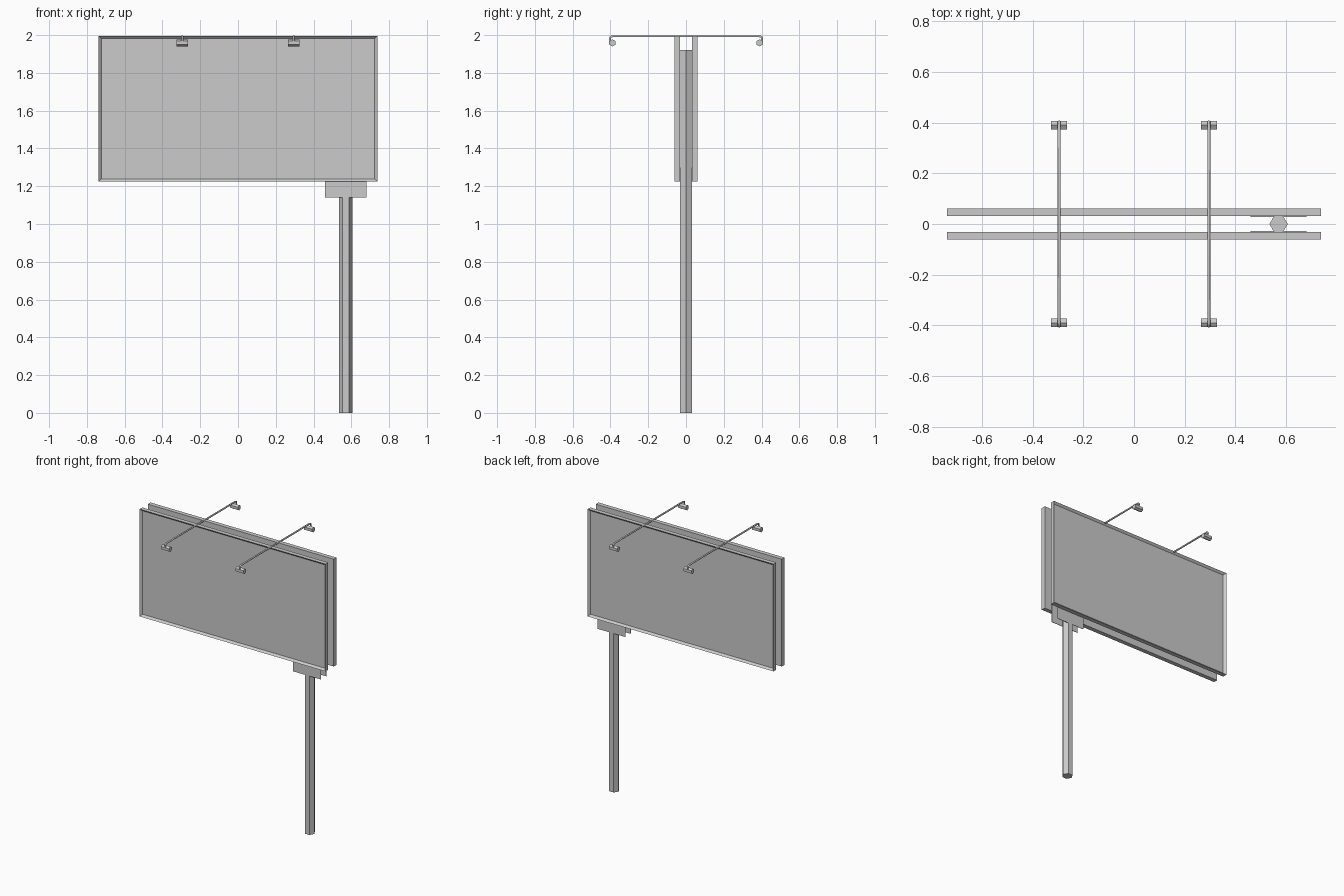
import bpy, bmesh
from math import pi
from mathutils import Matrix

cube = bpy.data.objects.get("Cube")
if cube:
    bpy.data.objects.remove(cube, do_unlink=True)

GREY = (0.6, 0.6, 0.6, 1)
metal = bpy.data.materials.new("plain_grey")
metal.use_nodes = True
metal.diffuse_color = GREY
metal.node_tree.nodes["Principled BSDF"].inputs["Base Color"].default_value = GREY


def add_object(name, bm):
    bmesh.ops.recalc_face_normals(bm, faces=bm.faces)
    mesh = bpy.data.meshes.new(name)
    bm.to_mesh(mesh)
    bm.free()
    mesh.materials.append(metal)
    obj = bpy.data.objects.new(name, mesh)
    bpy.context.collection.objects.link(obj)
    return obj


def box_mesh(x0, x1, y0, y1, z0, z1):
    bm = bmesh.new()
    size = Matrix.Diagonal((x1 - x0, y1 - y0, z1 - z0, 1))
    centre = Matrix.Translation(((x0 + x1) / 2, (y0 + y1) / 2, (z0 + z1) / 2))
    bmesh.ops.create_cube(bm, size=1, matrix=centre @ size)
    return bm


def hex_prism(name, radius, length, matrix):
    bm = bmesh.new()
    bmesh.ops.create_cone(bm, cap_ends=True, segments=6, radius1=radius,
                          radius2=radius, depth=length, matrix=matrix)
    return add_object(name, bm)


# Six-sided post with corners pointing left and right
hex_prism("post", 0.036, 1.92,
          Matrix.Translation((0.57, 0, 0.96)) @ Matrix.Rotation(pi / 2, 4, 'Z'))

for side, label in ((-1, "front"), (1, "back")):
    # Board with a raised rim around a sunken panel
    inner, outer = sorted((side * 0.031, side * 0.062))
    bm = box_mesh(-0.738, 0.738, inner, outer, 1.225, 1.995)
    bm.normal_update()
    face = max(bm.faces, key=lambda f: f.normal.y * side)
    bmesh.ops.inset_individual(bm, faces=[face], thickness=0.02)
    bmesh.ops.translate(bm, verts=face.verts, vec=(0, -side * 0.014, 0))
    add_object(label + "_board", bm)

    # Thin plate hanging between board and post
    near, far = sorted((side * 0.0285, side * 0.0315))
    add_object(label + "_mounting_plate",
               box_mesh(0.46, 0.68, near, far, 1.14, 1.3))

for x, label in ((-0.295, "right"), (0.295, "left")):
    # Lamp arm across both boards, bent down at each end
    half = [(0.39, 1.994), (0.4, 1.99), (0.403, 1.982), (0.4, 1.965)]
    path = [(-y, z) for y, z in reversed(half)] + half
    curve = bpy.data.curves.new(label + "_lamp_arm", 'CURVE')
    curve.dimensions = '3D'
    curve.bevel_depth = 0.006
    curve.bevel_resolution = 1
    curve.use_fill_caps = True
    spline = curve.splines.new('POLY')
    spline.points.add(len(path) - 1)
    for point, (y, z) in zip(spline.points, path):
        point.co = (x, y, z, 1)
    curve.materials.append(metal)
    arm = bpy.data.objects.new(label + "_lamp_arm", curve)
    bpy.context.collection.objects.link(arm)

    # Six-sided lamp heads lying crosswise under the arm ends
    for side, end in ((-1, "front"), (1, "back")):
        place = Matrix.Translation((x, side * 0.39, 1.959))
        hex_prism(f"{end}_{label}_lamp", 0.019, 0.063,
                  place @ Matrix.Rotation(pi / 2, 4, 'Y') @ Matrix.Rotation(pi / 2, 4, 'Z'))
